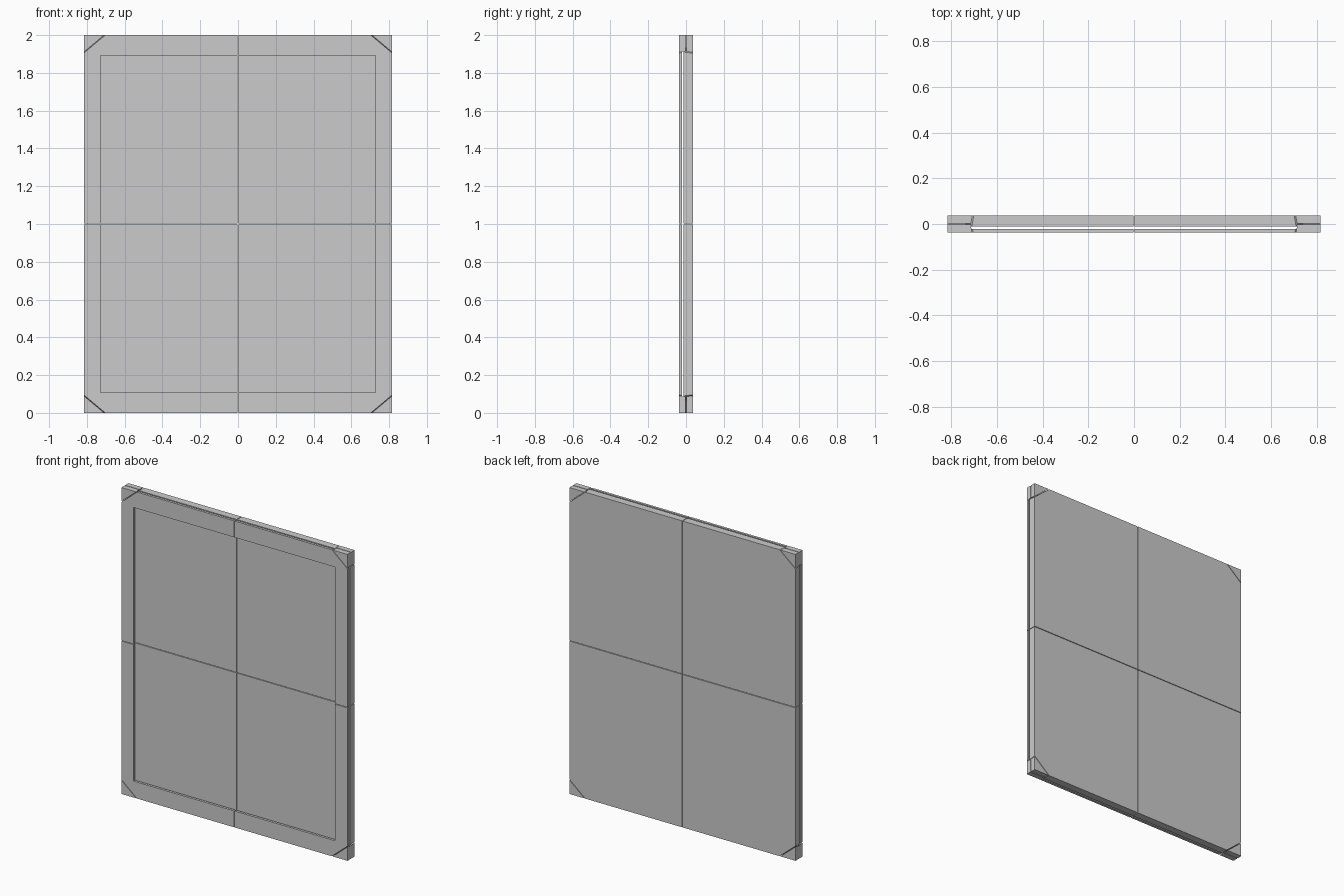
import bpy, bmesh

if "Cube" in bpy.data.objects:
    bpy.data.objects.remove(bpy.data.objects["Cube"])

W, H = 0.816, 1.0      # half width and half height
G = 0.002              # half of the seam between quarters
FRONT, BACK = -0.037, 0.037


def prism(name, front_pts, y0, back_pts, y1):
    """Solid between two matching x/z outlines, mirrored to all four quarters."""
    bm = bmesh.new()
    a = [bm.verts.new((x, y0, z)) for x, z in front_pts]
    b = [bm.verts.new((x, y1, z)) for x, z in back_pts]
    n = len(a)
    bm.faces.new(a)
    bm.faces.new(b[::-1])
    for i in range(n):
        j = (i + 1) % n
        bm.faces.new((a[j], a[i], b[i], b[j]))
    bmesh.ops.recalc_face_normals(bm, faces=bm.faces[:])
    mesh = bpy.data.meshes.new(name)
    bm.to_mesh(mesh)
    bm.free()
    ob = bpy.data.objects.new(name, mesh)
    bpy.context.collection.objects.link(ob)
    ob.location.z = H
    mod = ob.modifiers.new("quarters", 'MIRROR')
    mod.use_axis = (True, False, True)
    mod.use_mirror_merge = False
    return ob


def panel(cx, cz):
    # quarter rectangle with its outer corner cut off
    return [(G, G), (W, G), (W, H - cz), (W - cx, H), (G, H)]


def ring(cx, cz):
    # quarter of the rim around the front recess
    return [(0.728, G)] + panel(cx, cz)[1:] + [(G, 0.893), (0.728, 0.893)]


def corner(cx, cz):
    return [(W, H - cz), (W, H), (W - cx, H)]


# Back board, its front face is the floor of the recess
prism("back_board", panel(0.107, 0.090), -0.012, panel(0.115, 0.096), BACK)

# Front rim, separated from the board by a narrow slot
prism("front_rim", ring(0.113, 0.095), FRONT, ring(0.109, 0.092), -0.021)

# Corner caps, split into front and back halves
prism("corner_cap_front", corner(0.107, 0.090), FRONT, corner(0.102, 0.086), -0.002)
prism("corner_cap_back", corner(0.102, 0.086), 0.002, corner(0.109, 0.091), BACK)
